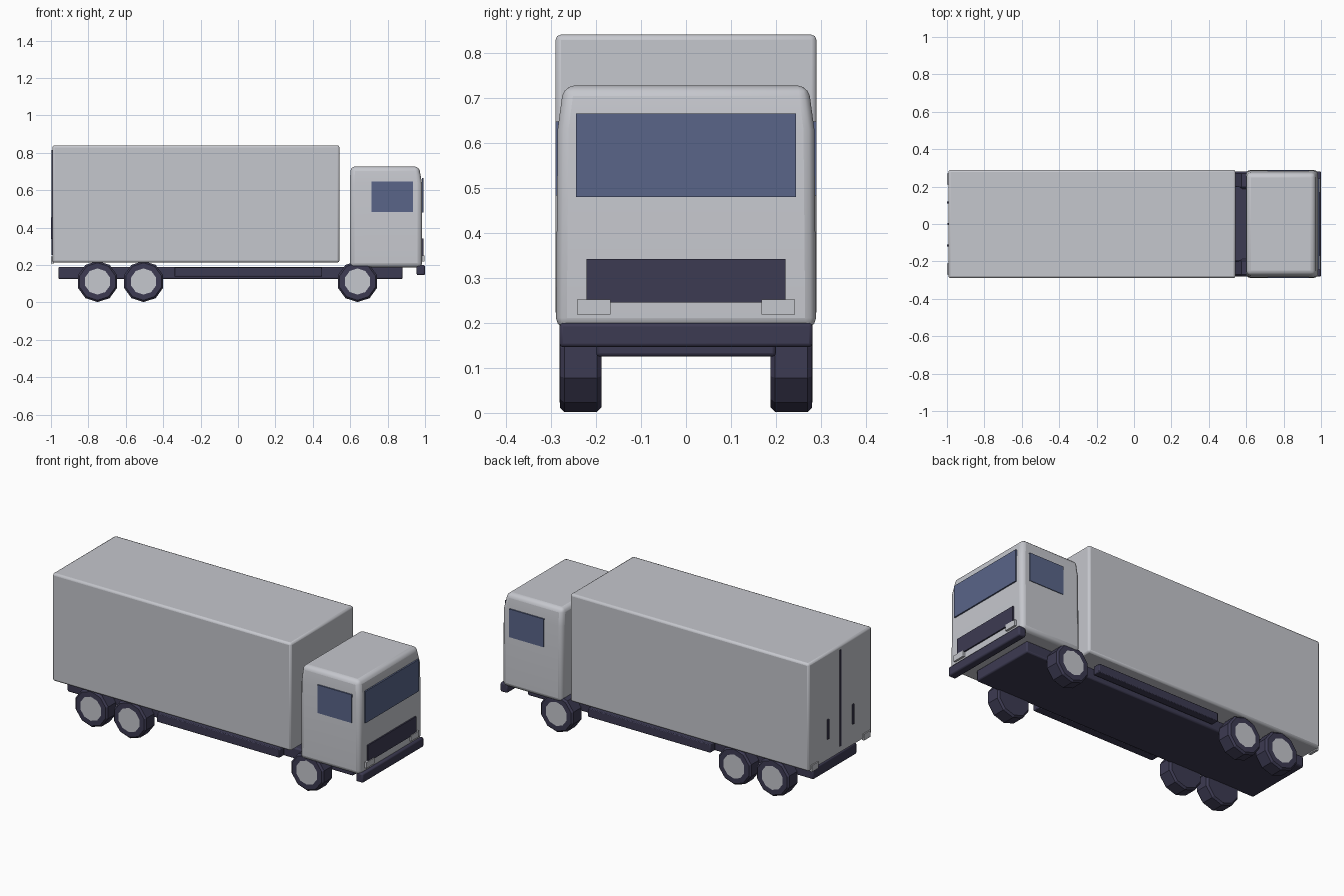
import bpy
import bmesh
import math

cube = bpy.data.objects.get("Cube")
if cube:
    bpy.data.objects.remove(cube, do_unlink=True)


def material(name, color):
    m = bpy.data.materials.new(name)
    m.use_nodes = True
    m.diffuse_color = (*color, 1)
    m.node_tree.nodes["Principled BSDF"].inputs["Base Color"].default_value = (*color, 1)
    return m


BODY = material("light grey paint", (0.56, 0.57, 0.61))
DARK = material("dark navy plastic", (0.046, 0.043, 0.085))
GLASS = material("blue glass", (0.1, 0.13, 0.25))


def finish(name, bm, mats, bevel=0, segments=2, smooth=True):
    bmesh.ops.recalc_face_normals(bm, faces=bm.faces)
    mesh = bpy.data.meshes.new(name)
    bm.to_mesh(mesh)
    bm.free()
    for m in mats:
        mesh.materials.append(m)
    ob = bpy.data.objects.new(name, mesh)
    bpy.context.collection.objects.link(ob)
    if bevel:
        mod = ob.modifiers.new("Rounded edges", "BEVEL")
        mod.width = bevel
        mod.segments = segments
        mod.limit_method = "ANGLE"
    if smooth:
        bpy.ops.object.select_all(action="DESELECT")
        ob.select_set(True)
        bpy.context.view_layer.objects.active = ob
        bpy.ops.object.shade_smooth_by_angle(angle=math.radians(35))
    return ob


def box(name, x, y, z, mat, bevel=0, segments=2):
    bm = bmesh.new()
    bmesh.ops.create_cube(bm, size=1)
    for v in bm.verts:
        v.co = [lo + (c + 0.5) * (hi - lo) for c, (lo, hi) in zip(v.co, (x, y, z))]
    return finish(name, bm, [mat], bevel, segments, bevel > 0)


def pair(name, x, y, z, mat, bevel=0):
    # same box on both sides of the centre line
    box("left_" + name, x, y, z, mat, bevel)
    box("right_" + name, x, (-y[1], -y[0]), z, mat, bevel)


def cab():
    # rings of (height, half width, rear x, front x), tapering at the roof
    bm = bmesh.new()
    rings = []
    for z, w, back, front in ((0.187, 0.289, 0.598, 0.985),
                              (0.63, 0.285, 0.598, 0.985),
                              (0.727, 0.272, 0.602, 0.968)):
        corners = ((back, -w), (front, -w), (front, w), (back, w))
        rings.append([bm.verts.new((x, y, z)) for x, y in corners])
    for low, high in zip(rings, rings[1:]):
        for i in range(4):
            j = (i + 1) % 4
            bm.faces.new((low[i], low[j], high[j], high[i]))
    bm.faces.new(rings[0])
    bm.faces.new(rings[-1])
    finish("cab", bm, [BODY], 0.024, 3)


def wheel(name, x, side):
    # ten-sided tyre with a corner at the bottom and a hub disc inset in the outer face
    bm = bmesh.new()
    rings = []
    for r, y in ((0.1, 0.188), (0.11, 0.198), (0.11, 0.27), (0.1, 0.28), (0.07, 0.281)):
        angles = [math.tau * i / 10 - math.pi / 2 for i in range(10)]
        rings.append([bm.verts.new((x + r * math.cos(a), side * y, 0.112 + r * math.sin(a)))
                      for a in angles])
    for a, b in zip(rings, rings[1:]):
        for i in range(10):
            j = (i + 1) % 10
            bm.faces.new((a[i], a[j], b[j], b[i]))
    bm.faces.new(rings[0])
    hub = bm.faces.new(rings[-1])
    hub.material_index = 1
    finish(name, bm, [DARK, BODY], smooth=False)


# Cargo body and cab
box("cargo_box", (-0.993, 0.543), (-0.29, 0.29), (0.213, 0.84), BODY, 0.012)
cab()

# Chassis, side rails and bumper
box("chassis", (-0.96, 0.88), (-0.2, 0.2), (0.125, 0.19), DARK, 0.008)
pair("side_rail", (-0.34, 0.45), (0.215, 0.262), (0.139, 0.188), DARK, 0.004)
box("front_bumper", (0.955, 1.0), (-0.281, 0.281), (0.146, 0.2), DARK, 0.008)

# Windows, grille and headlights
box("windscreen", (0.984, 0.993), (-0.244, 0.244), (0.48, 0.665), GLASS)
pair("side_window", (0.714, 0.935), (0.281, 0.29), (0.483, 0.647), GLASS)
box("grille", (0.984, 0.993), (-0.221, 0.221), (0.245, 0.342), DARK)
pair("headlight", (0.98, 0.997), (0.168, 0.242), (0.218, 0.252), BODY)

# Rear door seam, handles and lamps
box("rear_door_seam", (-0.997, -0.99), (-0.006, 0.006), (0.255, 0.815), DARK)
pair("rear_door_handle", (-1.0, -0.99), (0.109, 0.121), (0.34, 0.455), DARK)
pair("rear_lamp", (-1.0, -0.985), (0.21, 0.27), (0.208, 0.245), BODY)

# Wheels
for axle, x in (("front", 0.639), ("middle", -0.505), ("rear", -0.751)):
    for label, side in (("left", 1), ("right", -1)):
        wheel(f"{axle}_{label}_wheel", x, side)
